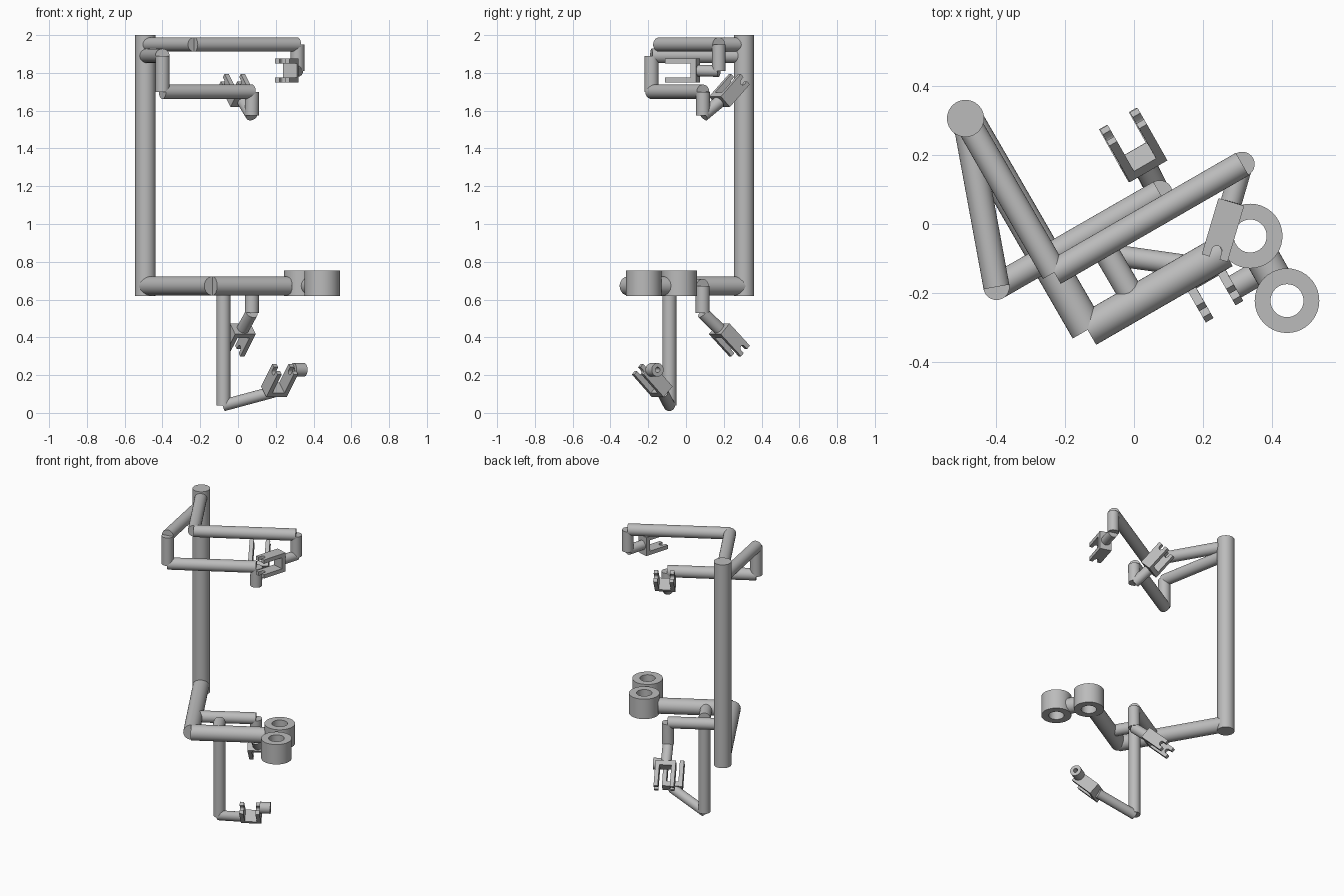
import bpy, bmesh, math
from mathutils import Vector, Matrix

cube = bpy.data.objects.get("Cube")
if cube:
    bpy.data.objects.remove(cube, do_unlink=True)

grey = bpy.data.materials.new("plain grey")
grey.use_nodes = True
grey.diffuse_color = (0.5, 0.5, 0.5, 1)
grey.node_tree.nodes["Principled BSDF"].inputs["Base Color"].default_value = (0.5, 0.5, 0.5, 1)


def finish(name, bm, matrix):
    """Turn a bmesh into a placed grey object with crisp edges."""
    bmesh.ops.recalc_face_normals(bm, faces=bm.faces)
    bm.transform(matrix)
    mesh = bpy.data.meshes.new(name)
    bm.to_mesh(mesh)
    bm.free()
    mesh.materials.append(grey)
    obj = bpy.data.objects.new(name, mesh)
    bpy.context.collection.objects.link(obj)
    bpy.ops.object.select_all(action='DESELECT')
    obj.select_set(True)
    bpy.context.view_layer.objects.active = obj
    bpy.ops.object.shade_smooth_by_angle(angle=math.radians(35))
    return obj


def along(a, b):
    """Matrix whose z axis runs from a to b."""
    return Matrix.Translation(a) @ (b - a).to_track_quat('Z', 'Y').to_matrix().to_4x4()


def pipe(name, a, b, r):
    a, b = Vector(a), Vector(b)
    length = (b - a).length
    bm = bmesh.new()
    bmesh.ops.create_cone(bm, cap_ends=True, segments=32, radius1=r, radius2=r, depth=length,
                          matrix=Matrix.Translation((0, 0, length / 2)))
    return finish(name, bm, along(a, b))


def run(names, points, radii):
    """Chain of straight pipes through the points."""
    for name, a, b, r in zip(names, points, points[1:], radii):
        pipe(name, a, b, r)


def collar(name, a, b, outer, inner):
    """Hollow cylinder, turned from a rectangular section."""
    a, b = Vector(a), Vector(b)
    length = (b - a).length
    bm = bmesh.new()
    section = [bm.verts.new(p) for p in
               ((inner, 0, 0), (outer, 0, 0), (outer, 0, length), (inner, 0, length))]
    edges = [bm.edges.new((section[i], section[(i + 1) % 4])) for i in range(4)]
    bmesh.ops.spin(bm, geom=section + edges, cent=(0, 0, 0), axis=(0, 0, 1),
                   angle=math.tau, steps=40)
    bmesh.ops.remove_doubles(bm, verts=bm.verts, dist=0.0001)
    return finish(name, bm, along(a, b))


def plate(bm, outline, y0, y1):
    """Extrude an outline in the xz plane from y0 to y1."""
    face = bm.faces.new([bm.verts.new((x, y0, z)) for x, z in outline])
    top = bmesh.ops.extrude_face_region(bm, geom=[face])["geom"]
    bmesh.ops.translate(bm, vec=(0, y1 - y0, 0),
                        verts=[v for v in top if isinstance(v, bmesh.types.BMVert)])


def fork(name, base, direction, side):
    """Two notched prongs on a cross plate, opening along the direction."""
    length, half, width, thick, slot = 0.17, 0.039, 0.063, 0.026, 0.015
    d = Vector(direction).normalized()
    w = Vector(side).normalized()
    h = d.cross(w)
    prong = [(0, -half), (length, -half), (length, -slot)]
    for i in range(7):
        t = math.pi * i / 6
        prong.append((length - 0.022 - slot * math.sin(t), -slot * math.cos(t)))
    prong += [(length, slot), (length, half), (0, half)]
    bm = bmesh.new()
    plate(bm, prong, -width, thick - width)
    plate(bm, prong, width - thick, width)
    plate(bm, [(0, -half), (0.03, -half), (0.03, half), (0, half)], thick - width, width - thick)
    m = Matrix((d, w, h)).transposed().to_4x4()
    return finish(name, bm, Matrix.Translation(base) @ m)


post_x, post_y = -0.49, 0.307
across = (0.866, 0.5, 0)

# Main post
pipe("post", (post_x, post_y, 0.62), (post_x, post_y, 2.0), 0.054)

# Top arm with its level fork
tip = (0.283, 0.064, 1.812)
run(["top_arm_inner", "top_arm_outer", "top_drop", "top_fork_stem"],
    [(post_x, post_y, 1.95), (-0.232, -0.141, 1.95), (0.315, 0.174, 1.95),
     (0.315, 0.174, 1.81), tip], [0.038, 0.038, 0.036, 0.031])
fork("top_fork", tip, (-0.285, -0.958, 0), (0, 0, 1))

# Second arm with its raised fork
tip = (0.029, 0.177, 1.647)
run(["second_arm_inner", "second_drop", "second_arm_outer", "second_elbow", "second_fork_stem"],
    [(post_x, post_y, 1.89), (-0.4, -0.183, 1.89), (-0.4, -0.183, 1.7),
     (0.075, 0.09, 1.7), (0.073, 0.09, 1.575), tip],
    [0.038, 0.038, 0.038, 0.037, 0.033])
fork("second_fork", tip, (-0.06, 0.106, 0.12), across)

# Lower arm carrying two collars
joint = (-0.135, -0.308, 0.672)
run(["lower_arm_inner", "lower_arm_outer"],
    [(post_x, post_y, 0.672), joint, (0.262, -0.079, 0.672)], [0.05, 0.05])
pipe("collar_link", (0.378, -0.105, 0.672), (0.407, -0.156, 0.672), 0.05)
for name, x, y in (("inner_collar", 0.338, -0.035), ("outer_collar", 0.445, -0.223)):
    collar(name, (x, y, 0.62), (x, y, 0.755), 0.094, 0.048)

# Branch off the lower arm with a downward fork
tip = (0.026, 0.176, 0.445)
run(["branch_arm", "branch_drop", "branch_fork_stem"],
    [(-0.254, -0.105, 0.672), (0.075, 0.088, 0.672), (0.073, 0.088, 0.53), tip],
    [0.037, 0.037, 0.033])
fork("branch_fork", tip, (-0.06, 0.108, -0.118), across)

# Long hanger with the bottom fork and its hollow pin
tip = (0.19, -0.126, 0.112)
run(["hanger_stub", "hanger", "bottom_arm"],
    [(0.005, -0.228, 0.672), (-0.077, -0.088, 0.672), (-0.077, -0.088, 0.04), tip],
    [0.037, 0.037, 0.031])
fork("bottom_fork", tip, (0.06, -0.106, 0.12), across)
collar("bottom_pin", (0.293, -0.183, 0.228), (0.35, -0.15, 0.228), 0.036, 0.014)
